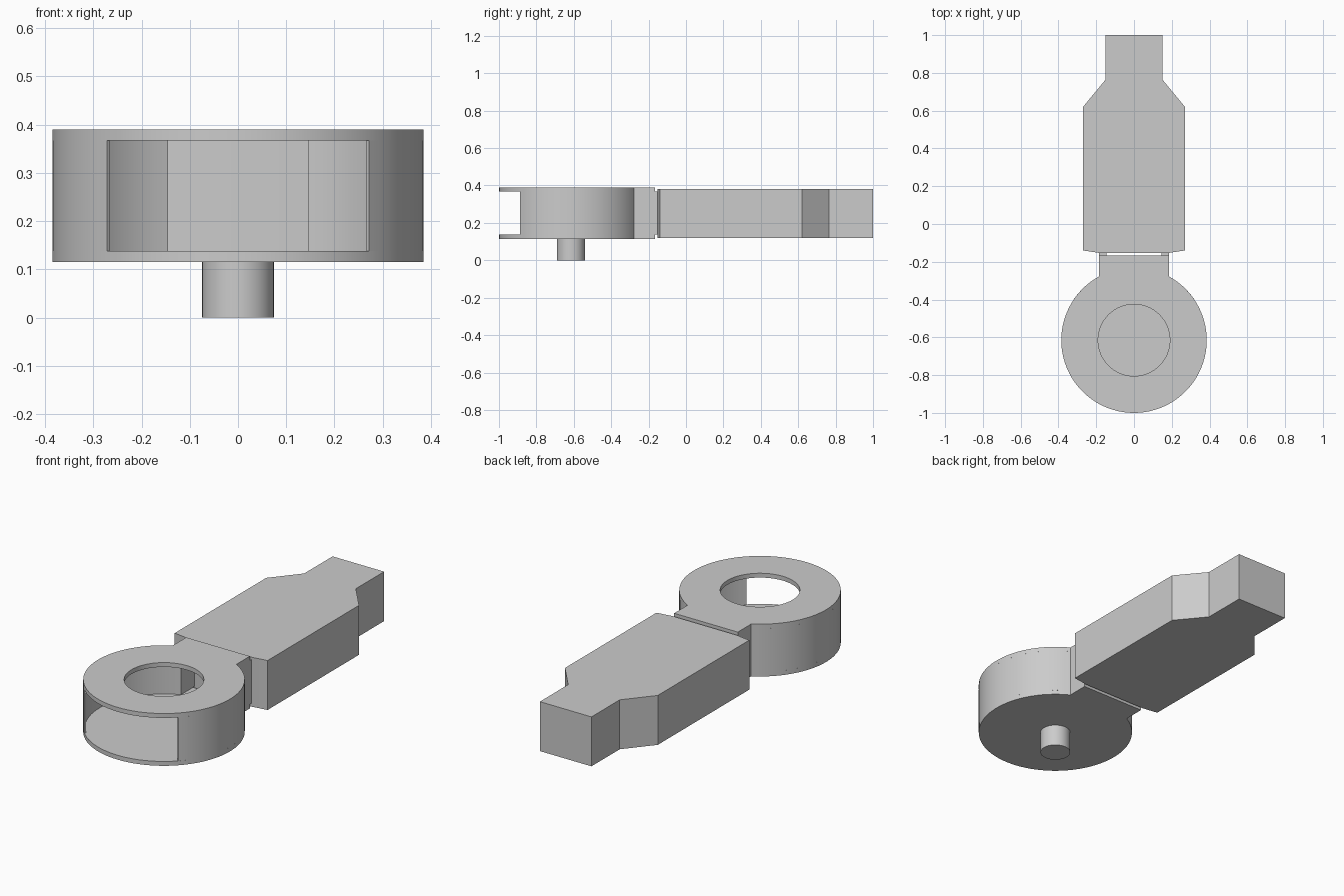
import bpy, bmesh
from math import sin, cos, radians, degrees, acos

if "Cube" in bpy.data.objects:
    bpy.data.objects.remove(bpy.data.objects["Cube"])

CY = -0.615           # ring centre on y
R, R_IN, HOLE, PIN = 0.385, 0.377, 0.19, 0.075
NECK, NECK_IN = 0.185, 0.145


def arc(r, a0, a1, n):
    pts = []
    for i in range(n + 1):
        a = radians(a0 + (a1 - a0) * i / n)
        pts.append((r * cos(a), CY + r * sin(a)))
    return pts


def circle(r, n=64):
    return arc(r, 0, 360, n)[:-1]


def slab(name, loops, z0, z1):
    """Extrude flat outlines (inner loops become holes) from z0 to z1."""
    cu = bpy.data.curves.new(name, 'CURVE')
    cu.dimensions = '2D'
    cu.fill_mode = 'BOTH'
    cu.extrude = (z1 - z0) / 2
    for pts in loops:
        sp = cu.splines.new('POLY')
        sp.points.add(len(pts) - 1)
        for p, (x, y) in zip(sp.points, pts):
            p.co = (x, y, 0, 1)
        sp.use_cyclic_u = True
    ob = bpy.data.objects.new(name, cu)
    bpy.context.collection.objects.link(ob)
    bpy.ops.object.select_all(action='DESELECT')
    ob.select_set(True)
    bpy.context.view_layer.objects.active = ob
    bpy.ops.object.convert(target='MESH')
    ob = bpy.context.object
    ob.name = name
    bm = bmesh.new()
    bm.from_mesh(ob.data)
    bmesh.ops.remove_doubles(bm, verts=bm.verts, dist=1e-5)
    bmesh.ops.translate(bm, verts=bm.verts, vec=(0, 0, (z0 + z1) / 2))
    bmesh.ops.recalc_face_normals(bm, faces=bm.faces)
    bm.to_mesh(ob.data)
    bm.free()
    bpy.ops.object.shade_smooth_by_angle(angle=radians(30))
    return ob


def mirrored(half):
    return half + [(-x, y) for x, y in reversed(half)]


# solid arm with tapered tip
slab("arm", [mirrored([(NECK, -0.153), (0.27, -0.14), (0.27, 0.62),
                       (0.15, 0.765), (0.15, 1.0)])], 0.12, 0.38)

# top and bottom ring plates, each with a short neck tab
a_neck = degrees(acos(NECK / R))
outline = arc(R, 180 - a_neck, 360 + a_neck, 72) + [(NECK, -0.166), (-NECK, -0.166)]
slab("bottom_plate", [outline, circle(HOLE)], 0.115, 0.138)
slab("top_plate", [outline, circle(HOLE)], 0.367, 0.39)

# thin side walls, open at the front and running into the neck
a_in = degrees(acos(NECK_IN / R_IN))
wall = (arc(R, -45, a_neck, 24) + [(NECK, -0.153), (NECK_IN, -0.153)]
        + arc(R_IN, a_in, -45, 24))
for side, s in (("right", 1), ("left", -1)):
    slab("side_wall_" + side, [[(s * x, y) for x, y in wall]], 0.138, 0.367)

# lighter washer filling the bottom hole, and the pin through it
washer = slab("washer", [circle(HOLE), circle(PIN, 32)], 0.115, 0.138)
light = bpy.data.materials.new("light_grey")
light.diffuse_color = (0.95, 0.95, 0.95, 1)
light.use_nodes = True
light.node_tree.nodes["Principled BSDF"].inputs["Base Color"].default_value = light.diffuse_color
washer.data.materials.append(light)
slab("pin", [circle(PIN, 32)], 0.0, 0.138)
